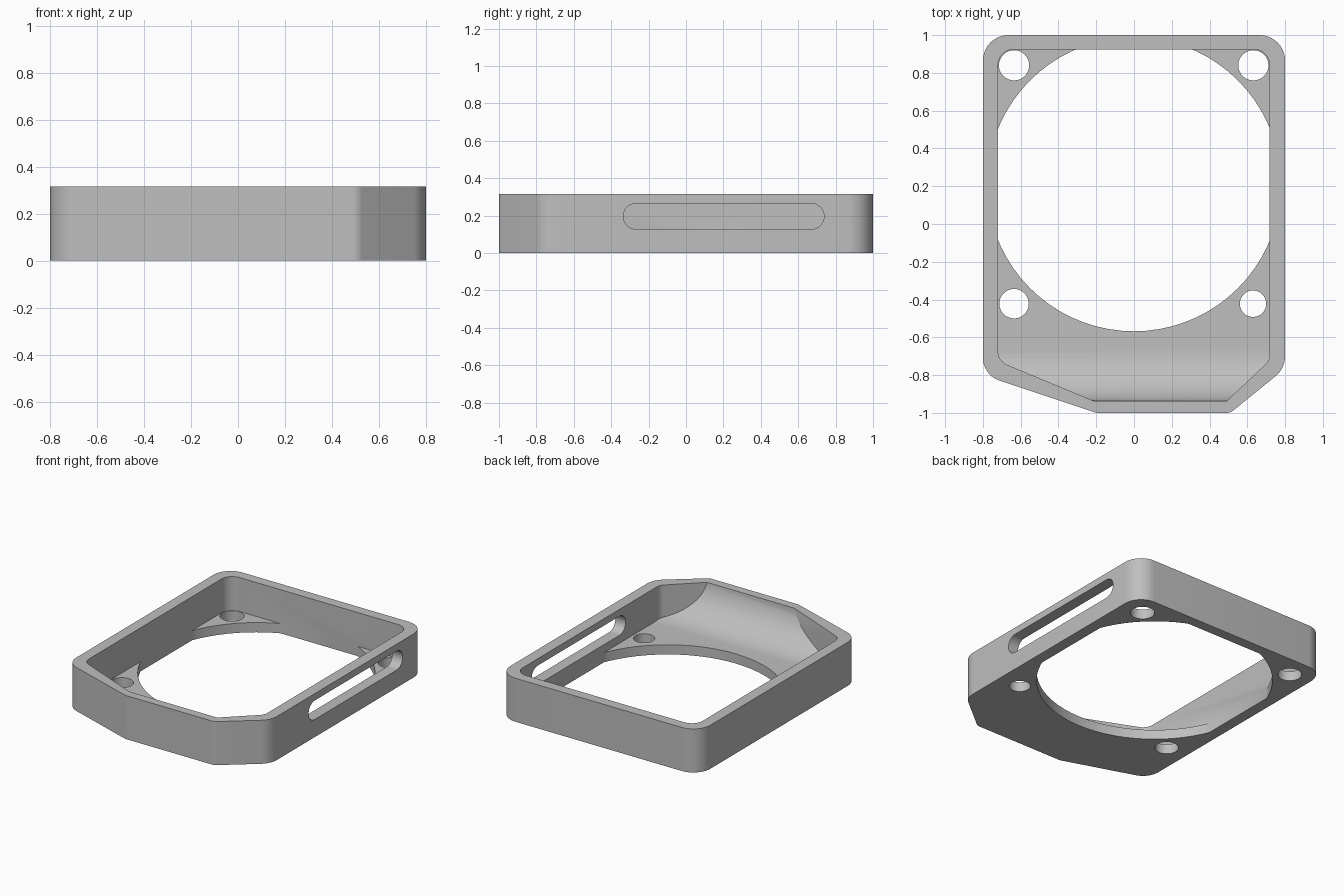
import bpy, bmesh, math
from mathutils import Vector

cube = bpy.data.objects.get("Cube")
if cube:
    bpy.data.objects.remove(cube, do_unlink=True)

HEIGHT, FLOOR = 0.315, 0.07

grey = bpy.data.materials.new("light grey")
grey.use_nodes = True
colour = (0.52, 0.52, 0.52, 1)
grey.diffuse_color = colour
grey.node_tree.nodes["Principled BSDF"].inputs["Base Color"].default_value = colour


def rounded(corners, steps=10):
    """Outline with each (x, y, radius) corner filleted."""
    points = []
    for i, (x, y, r) in enumerate(corners):
        p = Vector((x, y))
        a = (Vector(corners[i - 1][:2]) - p).normalized()
        b = (Vector(corners[(i + 1) % len(corners)][:2]) - p).normalized()
        half = a.angle(b) / 2
        centre = p + (a + b).normalized() * r / math.sin(half)
        start = p + a * r / math.tan(half) - centre
        end = p + b * r / math.tan(half) - centre
        sweep = start.angle_signed(end)
        a0 = math.atan2(start.y, start.x)
        for k in range(steps + 1):
            t = a0 - sweep * k / steps
            points.append((centre.x + r * math.cos(t), centre.y + r * math.sin(t)))
    return points


def prism(name, outline, low, high, axis="Z"):
    """Extrude an outline: (x, y) along Z, or (y, z) along X."""
    bm = bmesh.new()
    place = (lambda u, v: (u, v, low)) if axis == "Z" else (lambda u, v: (low, u, v))
    face = bm.faces.new([bm.verts.new(place(u, v)) for u, v in outline])
    moved = bmesh.ops.extrude_face_region(bm, geom=[face])["geom"]
    shift = Vector((0, 0, high - low)) if axis == "Z" else Vector((high - low, 0, 0))
    bmesh.ops.translate(bm, vec=shift,
                        verts=[g for g in moved if isinstance(g, bmesh.types.BMVert)])
    bmesh.ops.recalc_face_normals(bm, faces=bm.faces)
    mesh = bpy.data.meshes.new(name)
    bm.to_mesh(mesh)
    bm.free()
    obj = bpy.data.objects.new(name, mesh)
    bpy.context.collection.objects.link(obj)
    return obj


def circle(x, y, r, count):
    return [(x + r * math.cos(math.tau * k / count), y + r * math.sin(math.tau * k / count))
            for k in range(count)]


def combine(target, tool, operation):
    """Apply a boolean and discard the tool."""
    tool.hide_render = True
    mod = target.modifiers.new("cut", "BOOLEAN")
    mod.operation, mod.object, mod.solver = operation, tool, "EXACT"
    bpy.ops.object.select_all(action="DESELECT")
    bpy.context.view_layer.objects.active = target
    target.select_set(True)
    bpy.ops.object.modifier_apply(modifier=mod.name)
    bpy.data.objects.remove(tool, do_unlink=True)


# Outer body
frame = prism("frame", rounded([
    (-0.8, 1, 0.135), (0.8, 1, 0.135), (0.8, -0.765, 0.14),
    (0.51, -1, 0.06), (-0.2, -1, 0.04), (-0.8, -0.8, 0.13)]), 0, HEIGHT)

# Open space above the floor, with a concave ramp rising at the front
R = 0.28
ramp = [(-0.66 - R * math.sin(math.pi / 2 * k / 16),
         FLOOR + R - R * math.cos(math.pi / 2 * k / 16)) for k in range(17)]
space = prism("space", [(1.1, FLOOR)] + ramp +
              [(-1.1, FLOOR + R), (-1.1, 0.6), (1.1, 0.6)], -1, 1, "X")

# Large round opening and four screw holes through the floor
combine(space, prism("opening", circle(0, 0.21, 0.778, 72), -0.2, 0.2), "UNION")
for x, y, r in [(-0.635, 0.84, 0.08), (0.632, 0.84, 0.08),
                (-0.635, -0.422, 0.078), (0.63, -0.422, 0.07)]:
    combine(space, prism("screw_hole", circle(x, y, r, 32), -0.2, 0.15), "UNION")

# Keep the space inside the walls, then hollow the body
cavity = prism("cavity", rounded([
    (-0.72, 0.925, 0.085), (0.718, 0.925, 0.085), (0.718, -0.722, 0.07),
    (0.485, -0.942, 0.02), (-0.2, -0.942, 0.02), (-0.72, -0.725, 0.08)]), -0.1, 0.45)
combine(cavity, space, "INTERSECT")
combine(frame, cavity, "DIFFERENCE")

# Long rounded slot in the left wall
r = 0.0675
slot = prism("slot", rounded([(-0.335, 0.265, r), (0.738, 0.265, r),
                              (0.738, 0.128, r), (-0.335, 0.128, r)]), 0.6, 0.9, "X")
combine(frame, slot, "DIFFERENCE")

# Finish
frame.data.materials.clear()
frame.data.materials.append(grey)
for face in frame.data.polygons:
    face.material_index = 0
bpy.context.view_layer.objects.active = frame
frame.select_set(True)
bpy.ops.object.shade_smooth_by_angle(angle=math.radians(25))
